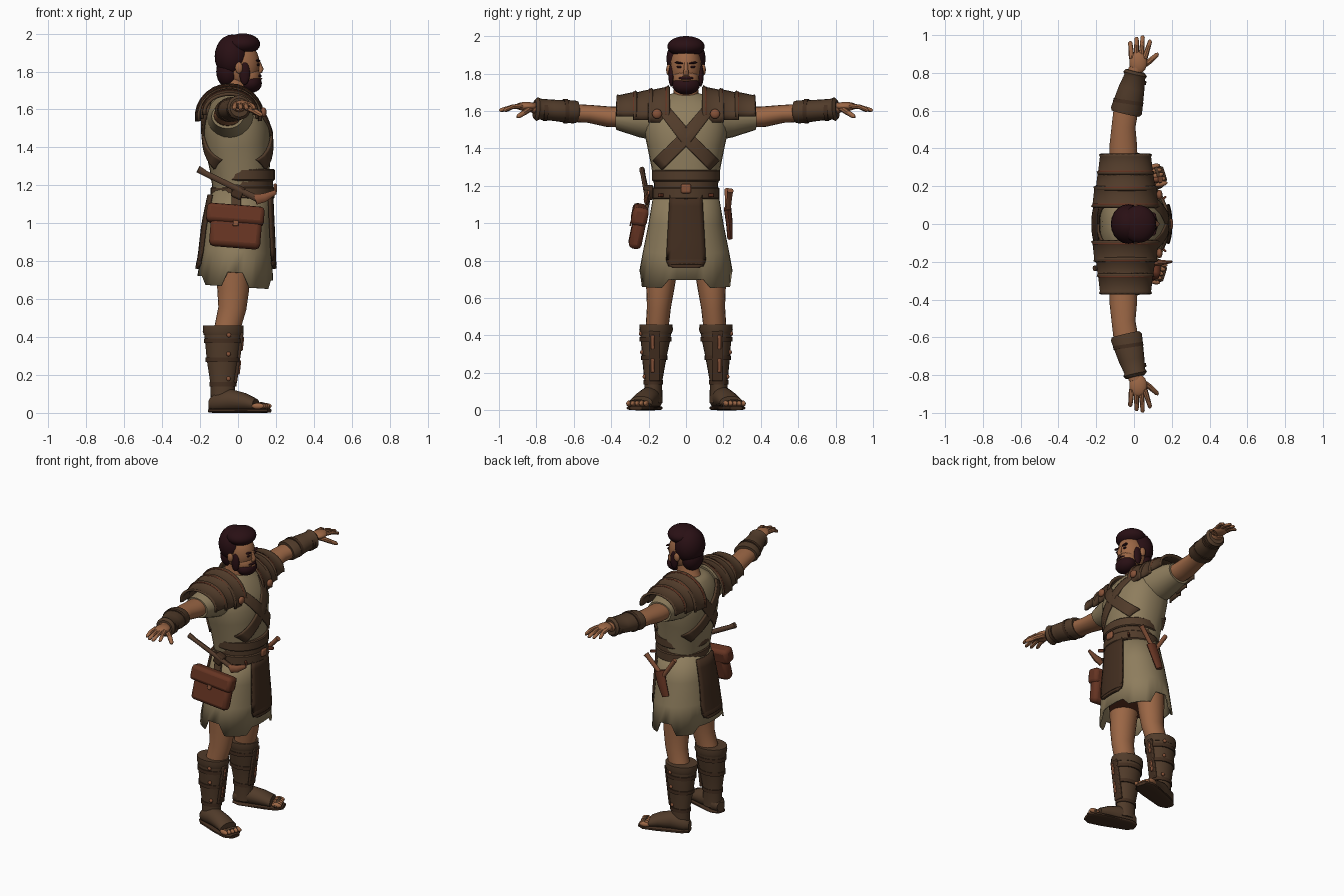
import bpy, bmesh, math
from mathutils import Vector

if "Cube" in bpy.data.objects:
    bpy.data.objects.remove(bpy.data.objects["Cube"], do_unlink=True)


def material(name, red, green, blue):
    mat = bpy.data.materials.new(name)
    mat.use_nodes = True
    colour = (red, green, blue, 1)
    mat.diffuse_color = colour
    shader = mat.node_tree.nodes["Principled BSDF"]
    shader.inputs["Base Color"].default_value = colour
    shader.inputs["Roughness"].default_value = .9
    return mat


skin = material("skin", .33, .135, .06)
linen = material("linen", .27, .205, .11)
leather = material("leather", .082, .044, .023)
dark_leather = material("dark_leather", .055, .027, .014)
hair = material("hair", .022, .005, .007)
red_leather = material("red_leather", .13, .034, .016)
copper = material("copper", .24, .085, .04)
wood = material("wood", .10, .05, .028)


def finish(obj, mat, angle=40):
    obj.data.materials.append(mat)
    bpy.ops.object.select_all(action="DESELECT")
    obj.select_set(True)
    bpy.context.view_layer.objects.active = obj
    bpy.ops.object.shade_smooth_by_angle(angle=math.radians(angle))
    return obj


def skin_rows(name, mat, rows, closed=False, caps=False, thick=0):
    """Bridge equal rows of points into one surface."""
    bm = bmesh.new()
    grid = [[bm.verts.new(p) for p in row] for row in rows]
    count = len(grid[0])
    for a, b in zip(grid, grid[1:]):
        for i in range(count if closed else count - 1):
            j = (i + 1) % count
            bm.faces.new((a[i], a[j], b[j], b[i]))
    if caps:
        bm.faces.new(grid[0])
        bm.faces.new(grid[-1])
    bmesh.ops.recalc_face_normals(bm, faces=bm.faces)
    mesh = bpy.data.meshes.new(name)
    bm.to_mesh(mesh)
    bm.free()
    obj = bpy.data.objects.new(name, mesh)
    bpy.context.collection.objects.link(obj)
    if thick:
        mod = obj.modifiers.new("thickness", "SOLIDIFY")
        mod.thickness = thick
        mod.offset = 0
    return finish(obj, mat)


def loft(name, mat, rings, sides=20, power=2, side=1, caps=True, thick=0):
    """Rings are (x, y, z, first radius, second radius); side mirrors y."""
    centres = [Vector((r[0], r[1] * side, r[2])) for r in rings]
    d = (centres[-1] - centres[0]).normalized()
    v = d.cross(Vector((0, 1, 0) if abs(d.x) > .75 else (1, 0, 0))).normalized()
    u = v.cross(d)
    rows = []
    for c, ring in zip(centres, rings):
        row = []
        for i in range(sides):
            a = math.tau * i / sides
            p, q = [math.copysign(abs(t) ** (2 / power), t) for t in (math.cos(a), math.sin(a))]
            row.append(c + u * p * ring[3] + v * q * ring[4])
        rows.append(row)
    return skin_rows(name, mat, rows, True, caps, thick)


def blob(name, mat, centre, radii, turn=(0, 0, 0)):
    bpy.ops.mesh.primitive_uv_sphere_add(segments=20, ring_count=12, location=centre, rotation=turn)
    obj = bpy.context.object
    obj.name, obj.scale = name, radii
    return finish(obj, mat, 60)


def box(name, mat, centre, size, turn=(0, 0, 0), bevel=.01):
    bpy.ops.mesh.primitive_cube_add(size=1, location=centre, rotation=turn)
    obj = bpy.context.object
    obj.name, obj.scale = name, size
    bpy.ops.object.transform_apply(location=False, rotation=False, scale=True)
    mod = obj.modifiers.new("bevel", "BEVEL")
    mod.width, mod.segments = bevel, 2
    return finish(obj, mat)


def ribbon(name, mat, body, power, path, face, lift):
    """Band of (y, z, half width) points laid on the front or back of a body."""
    def surface(y, z):
        for a, b in zip(body, body[1:]):
            if min(a[2], b[2]) <= z <= max(a[2], b[2]):
                t = (z - a[2]) / (b[2] - a[2])
                cx, rx, ry = [a[k] + t * (b[k] - a[k]) for k in (0, 3, 4)]
                depth = max(0, 1 - abs(y / ry) ** power) ** (1 / power)
                return Vector((cx + face * (rx * depth + lift), y, z))
        return Vector((body[-1][0], y, z))
    rows = []
    for a, b in zip(path, path[1:]):
        across = Vector((b[1] - a[1], a[0] - b[0])).normalized()
        for k in range(7):
            y, z, w = [a[i] + (b[i] - a[i]) * k / 6 for i in range(3)]
            rows.append([surface(y + across.x * w * m / 4, z + across.y * w * m / 4)
                         for m in range(-4, 5)])
    return skin_rows(name, mat, rows, thick=.014)


# Torso and tunic skirt
torso = [(.015, 0, 1.2, .15, .17), (.01, 0, 1.3, .16, .185), (0, 0, 1.4, .172, .205),
         (-.005, 0, 1.48, .175, .222), (-.02, 0, 1.56, .162, .22), (-.035, 0, 1.62, .135, .19),
         (-.045, 0, 1.67, .1, .13), (-.05, 0, 1.69, .07, .08)]
skirt = [(.015, 0, 1.18, .145, .165), (0, 0, 1, .168, .195),
         (-.005, 0, .85, .18, .225), (-.015, 0, .71, .195, .245)]
loft("tunic_torso", linen, torso, 32, 2.3)
tunic_skirt = loft("tunic_skirt", linen, skirt, 36, 2.2, caps=False, thick=.01)
for vert in tunic_skirt.data.vertices:
    x, y, z = vert.co
    if z < .72 and abs(y) > .1:
        vert.co.z += .03 if abs(x + .01) < .06 else -.045
loft("undergarment", red_leather, [(-.01, 0, .95, .14, .16), (-.015, 0, .76, .15, .19)], 24)

# Belt of three overlapping bands
for z, grow in ((1.16, .012), (1.205, .004), (1.255, .014)):
    loft("belt_band", leather, [(.024, 0, z + h, .156 + grow - t, .168 + grow - t)
         for h, t in ((-.031, .006), (-.025, 0), (.025, 0), (.031, .006))], 28)
box("belt_buckle", copper, (.196, 0, 1.185), (.02, .055, .05))
for s in (1, -1):
    box("belt_strap", red_leather, (.14, s * .12, 1.15), (.012, .08, .02), (0, 0, -s * .85), .004)

# Chest straps and hanging panels, front and back
for face in (1, -1):
    for s in (1, -1):
        ribbon("cross_strap", leather, torso, 2.3,
               [(s * .13, 1.62, .03), (0, 1.46, .036), (-s * .15, 1.31, .034)], face, .008)
    ribbon("hanging_panel", dark_leather, skirt, 2.2,
           [(0, 1.15, .085), (0, .8, .105), (0, .775, .095), (0, .76, .07)], face, .018)

# Neck and head
loft("neck", skin, [(-.025, 0, 1.62, .11, .085), (-.02, 0, 1.68, .075, .068),
                    (0, 0, 1.78, .06, .06)])
blob("head", skin, (.015, 0, 1.835), (.1, .085, .125))
blob("jaw", skin, (.052, 0, 1.77), (.068, .07, .07))
loft("nose", skin, [(.103, 0, 1.86, .01, .01), (.122, 0, 1.812, .014, .013),
                    (.112, 0, 1.79, .014, .016)], 10)
blob("beard", hair, (.068, 0, 1.738), (.058, .074, .05))
blob("moustache", hair, (.1, 0, 1.776), (.025, .042, .012))
blob("lips", copper, (.118, 0, 1.762), (.01, .02, .005))
blob("hair_crown", hair, (-.03, 0, 1.88), (.093, .105, .115))
blob("hair_quiff", hair, (.025, 0, 1.945), (.092, .1, .056))
blob("hair_nape", hair, (-.05, 0, 1.8), (.065, .08, .085))
for s in (1, -1):
    blob("sideburn", hair, (.035, s * .078, 1.79), (.028, .016, .06))
    blob("ear", skin, (.005, s * .092, 1.82), (.02, .014, .03))
    blob("eye", hair, (.106, s * .035, 1.836), (.007, .015, .006))
    blob("eyebrow", hair, (.106, s * .037, 1.857), (.012, .024, .006), (s * .15, 0, 0))

for s in (1, -1):
    # Sleeve, arm and bracer
    loft("sleeve", linen, [(-.035, .13, 1.56, .13, .125), (-.045, .25, 1.56, .105, .1),
                           (-.055, .37, 1.565, .085, .066)], side=s)
    loft("arm", skin, [(-.055, .3, 1.565, .075, .055), (-.056, .42, 1.57, .073, .055),
                       (-.055, .52, 1.585, .063, .048), (-.04, .62, 1.59, .066, .048),
                       (-.005, .77, 1.61, .042, .036), (.01, .83, 1.62, .036, .026)], side=s)
    loft("bracer", leather, [(-.045, .585, 1.595, .076, .058), (-.04, .6, 1.595, .084, .062),
                             (-.012, .72, 1.605, .068, .056), (.004, .78, 1.61, .056, .056),
                             (.006, .795, 1.61, .064, .064), (.007, .81, 1.61, .05, .05)], side=s)
    for x, y, r in ((-.032, .645, .08), (0, .755, .064)):
        loft("bracer_strap", dark_leather, [(x, y - .01, 1.6, r, r * .82),
             (x + .003, y + .01, 1.6, r, r * .82)], side=s)

    # Hand, fingers and thumb
    blob("palm", skin, (.022, s * .855, 1.625), (.047, .06, .024))
    for x, tip, y in ((-.012, -.02, .968), (.012, .014, .99), (.036, .046, .998), (.056, .085, .975)):
        loft("finger", skin, [(x, .875, 1.628, .015, .014), (tip * .6 + x * .4, .93, 1.622, .013, .012),
             (tip, y - .008, 1.605, .011, .01), (tip, y, 1.602, .005, .005)], 8, side=s)
    loft("thumb", skin, [(.035, .83, 1.615, .018, .016), (.08, .86, 1.595, .016, .015),
                         (.12, .895, 1.572, .013, .012), (.128, .903, 1.567, .005, .005)], 8, side=s)

    # Shoulder armour: three overlapping curved plates with trim
    for start, end, radius, top, base in ((.09, .2, .17, 1.725, 1.56), (.18, .28, .152, 1.712, 1.57),
                                          (.265, .37, .14, 1.698, 1.585)):
        rows = []
        for t in (0, .12, .5, .88, 1):
            bulge = .008 if t in (0, 1) else 0
            r, height = radius - .012 * t + bulge, top - base - .022 * t + bulge
            rows.append([(-.045 + r * math.cos(a), s * (start + t * (end - start)), base + height * math.sin(a))
                         for a in [math.radians(-8 + 14 * i) for i in range(15)]])
        skin_rows("shoulder_plate", leather, rows, thick=.014)
        rim = [[(x * 1.02, y + s * w, z + .006) for x, y, z in rows[1]] for w in (-.006, .006)]
        skin_rows("shoulder_trim", red_leather, rim, thick=.008)
    blob("shoulder_disc", copper, (.135, s * .155, 1.585), (.016, .026, .026))

    # Leg
    loft("leg", skin, [(-.025, .125, .82, .095, .09), (-.026, .138, .65, .084, .075),
                       (-.03, .145, .55, .074, .064), (-.05, .152, .47, .07, .062),
                       (-.07, .158, .38, .07, .06)], side=s)

    # Boot shaft with cuff, bands and front fastenings
    shaft = [(-.08, .175, .04, .064, .05), (-.08, .175, .15, .065, .047), (-.08, .17, .28, .085, .065),
             (-.078, .163, .38, .096, .079), (-.078, .16, .45, .102, .086)]
    loft("boot_shaft", leather, shaft, side=s)
    loft("boot_cuff", leather, [(-.078, .16, .41, .102, .084), (-.078, .16, .43, .108, .09),
                                (-.078, .16, .46, .106, .088)], side=s)
    for x, y, z, rx, ry in shaft[1:4]:
        loft("boot_band", dark_leather, [(x, y, z + h, rx + .006, ry + .006) for h in (-.012, .012)], side=s)
        blob("boot_stud", copper, (x + .03, s * (y + ry), z + .03), (.012, .01, .012))
    for x, z in ((.004, .24), (.02, .365)):
        box("boot_fastening", copper, (x, s * .178, z), (.018, .018, .075), (0, .12, 0), .004)
    box("boot_tongue", dark_leather, (.002, s * .168, .29), (.02, .06, .27), (0, .13, 0), .006)

    # Open-toed foot
    loft("foot", leather, [(-.148, .168, .045, .03, .03), (-.12, .175, .055, .052, .05),
                           (-.04, .197, .066, .057, .06), (.04, .222, .056, .061, .048),
                           (.095, .242, .042, .064, .033)], side=s)
    loft("sole", dark_leather, [(-.148, .168, .012, .032, .011), (-.11, .178, .012, .056, .012),
                                (.05, .23, .012, .068, .012), (.13, .255, .012, .066, .012),
                                (.165, .268, .012, .035, .011)], side=s, power=3)
    for i in range(5):
        blob("toe", skin, (.145 - .01 * i, s * (.212 + .023 * i), .036), (.034, .014, .016), (0, 0, s * .25))
    loft("toe_strap", leather, [(.12, .252, .034, .066, .024), (.135, .257, .032, .064, .022)], side=s)

# Hip pouch with flap
tilt = (-.2, .08, 0)
box("pouch_body", red_leather, (-.012, -.258, .965), (.27, .07, .19), tilt, .025)
box("pouch_flap", red_leather, (-.014, -.247, 1.045), (.305, .086, .1), tilt, .022)
box("pouch_clasp", copper, (-.012, -.295, 1.0), (.03, .008, .03), tilt, .003)
box("pouch_loop", leather, (-.01, -.2, 1.13), (.05, .02, .13), (-.2, 0, 0), .005)

# Hatchet hung through the belt
loft("hatchet_handle", wood, [(-.21, -.235, 1.285, .015, .02), (-.17, -.23, 1.262, .013, .016),
                              (.1, -.205, 1.13, .015, .018)], 10)
loft("hatchet_head", copper, [(.09, -.21, 1.125, .016, .03), (.14, -.205, 1.135, .015, .024),
                              (.2, -.2, 1.165, .006, .012)], 10)
box("hatchet_loop", dark_leather, (.0, -.2, 1.165), (.06, .05, .07), (0, .45, 0))

# Sheathed knives on the other hip
loft("knife_sheath", red_leather, [(-.01, .235, .92, .026, .014), (.02, .232, 1, .034, .018),
                                   (.045, .222, 1.08, .038, .02)], 12)
loft("knife_grip", copper, [(.045, .225, 1.07, .014, .014), (.125, .235, 1.16, .015, .015),
                            (.14, .237, 1.175, .018, .018)], 10)
loft("second_grip", copper, [(.015, .225, 1.05, .014, .014), (-.07, .22, 1.18, .015, .015)], 10)
